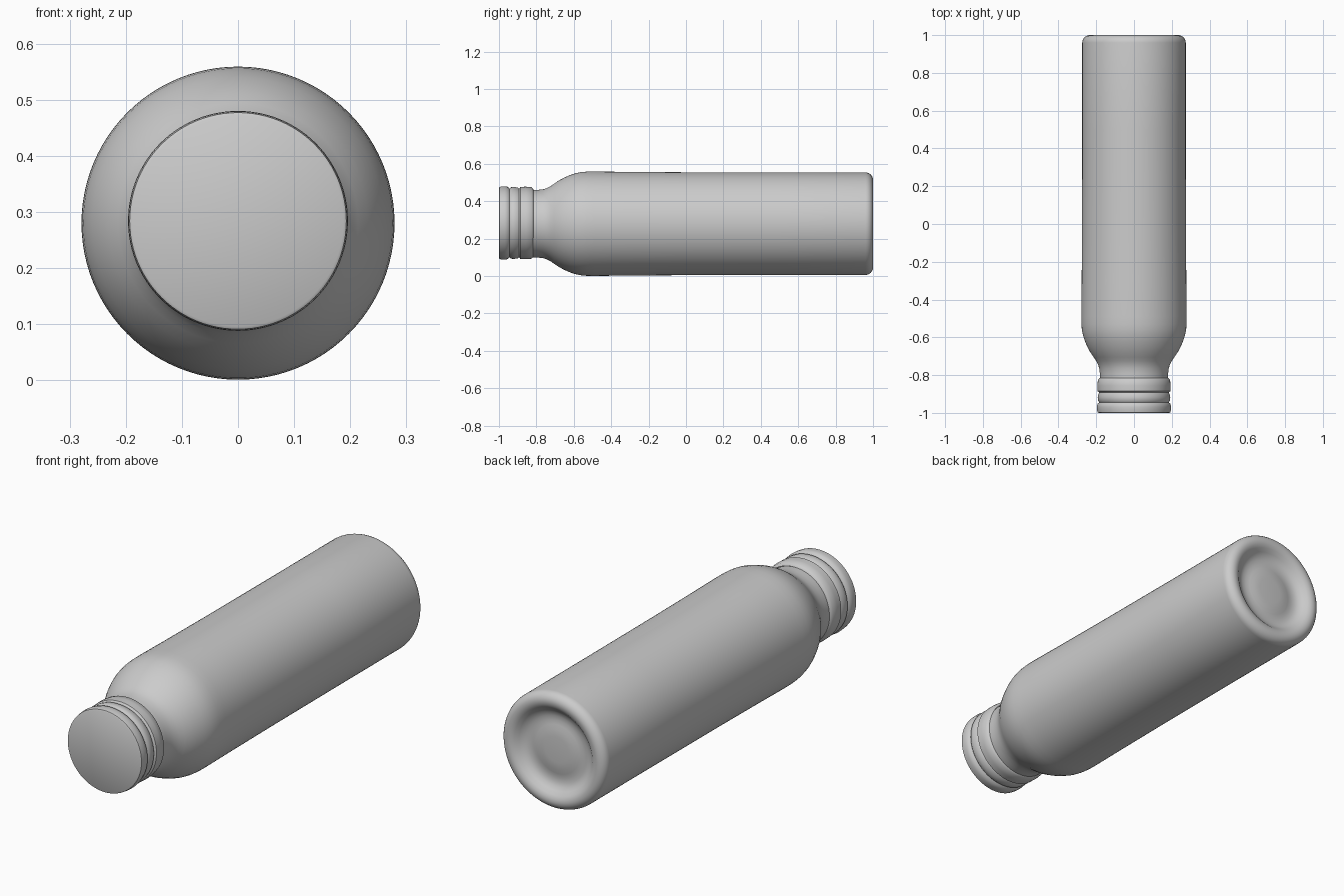
import bpy, bmesh, math

if "Cube" in bpy.data.objects:
    bpy.data.objects.remove(bpy.data.objects["Cube"])

SIDES = 96


def lathe(name, profile, zc):
    """Revolve (y, radius) points around the lying bottle's axis."""
    bm = bmesh.new()
    rings = []
    for y, r in profile:
        if r == 0:
            rings.append([bm.verts.new((0, y, zc))])
        else:
            rings.append([bm.verts.new((r * math.cos(2 * math.pi * i / SIDES), y,
                                        zc + r * math.sin(2 * math.pi * i / SIDES)))
                          for i in range(SIDES)])
    for a, b in zip(rings, rings[1:]):
        for i in range(SIDES):
            j = (i + 1) % SIDES
            if len(a) == 1:
                bm.faces.new((a[0], b[i], b[j]))
            elif len(b) == 1:
                bm.faces.new((a[i], b[0], a[j]))
            else:
                bm.faces.new((a[i], b[i], b[j], a[j]))
    bmesh.ops.recalc_face_normals(bm, faces=bm.faces)
    # outward means away from the axis on the widest ring
    widest = max(bm.faces, key=lambda f: math.hypot(f.calc_center_median().x,
                                                    f.calc_center_median().z - zc))
    c = widest.calc_center_median()
    if widest.normal.x * c.x + widest.normal.z * (c.z - zc) < 0:
        bmesh.ops.reverse_faces(bm, faces=bm.faces)
    me = bpy.data.meshes.new(name)
    bm.to_mesh(me)
    bm.free()
    ob = bpy.data.objects.new(name, me)
    bpy.context.collection.objects.link(ob)
    bpy.ops.object.select_all(action='DESELECT')
    ob.select_set(True)
    bpy.context.view_layer.objects.active = ob
    bpy.ops.object.shade_smooth_by_angle(angle=math.radians(40))
    return ob


# Bottle: neck, curved shoulder, long barrel
body = [(-0.82, 0.180), (-0.79, 0.181), (-0.765, 0.184), (-0.745, 0.190),
        (-0.725, 0.200), (-0.705, 0.214), (-0.68, 0.231), (-0.65, 0.247),
        (-0.62, 0.260), (-0.59, 0.270), (-0.56, 0.276), (-0.53, 0.2785),
        (-0.49, 0.279), (-0.3, 0.277), (0.0, 0.275), (0.5, 0.274), (0.96, 0.274)]
# Rounded heel
body += [(0.96 + 0.04 * math.sin(a), 0.234 + 0.04 * math.cos(a))
         for a in (math.pi / 2 * k / 6 for k in range(1, 7))]
# Recessed base with a shallow raised centre
body += [(0.998, 0.220), (0.990, 0.205), (0.976, 0.190), (0.964, 0.175),
         (0.958, 0.155), (0.957, 0.135), (0.960, 0.115), (0.965, 0.095),
         (0.968, 0.06), (0.968, 0)]
lathe("bottle_body", body, 0.28)

# Screw cap: flat front and three rounded bands separated by grooves
cap = [(-1.0, 0), (-1.0, 0.188), (-0.997, 0.193)]
for start, end, r in ((-0.985, -0.952, 0.195), (-0.935, -0.90, 0.191), (-0.885, -0.826, 0.193)):
    cap += [(start, r), ((start + end) / 2, r + 0.001), (end, r - 0.002),
            (end + 0.008, 0.184)]
cap += [(-0.815, 0.179)]
lathe("screw_cap", cap, 0.284)
